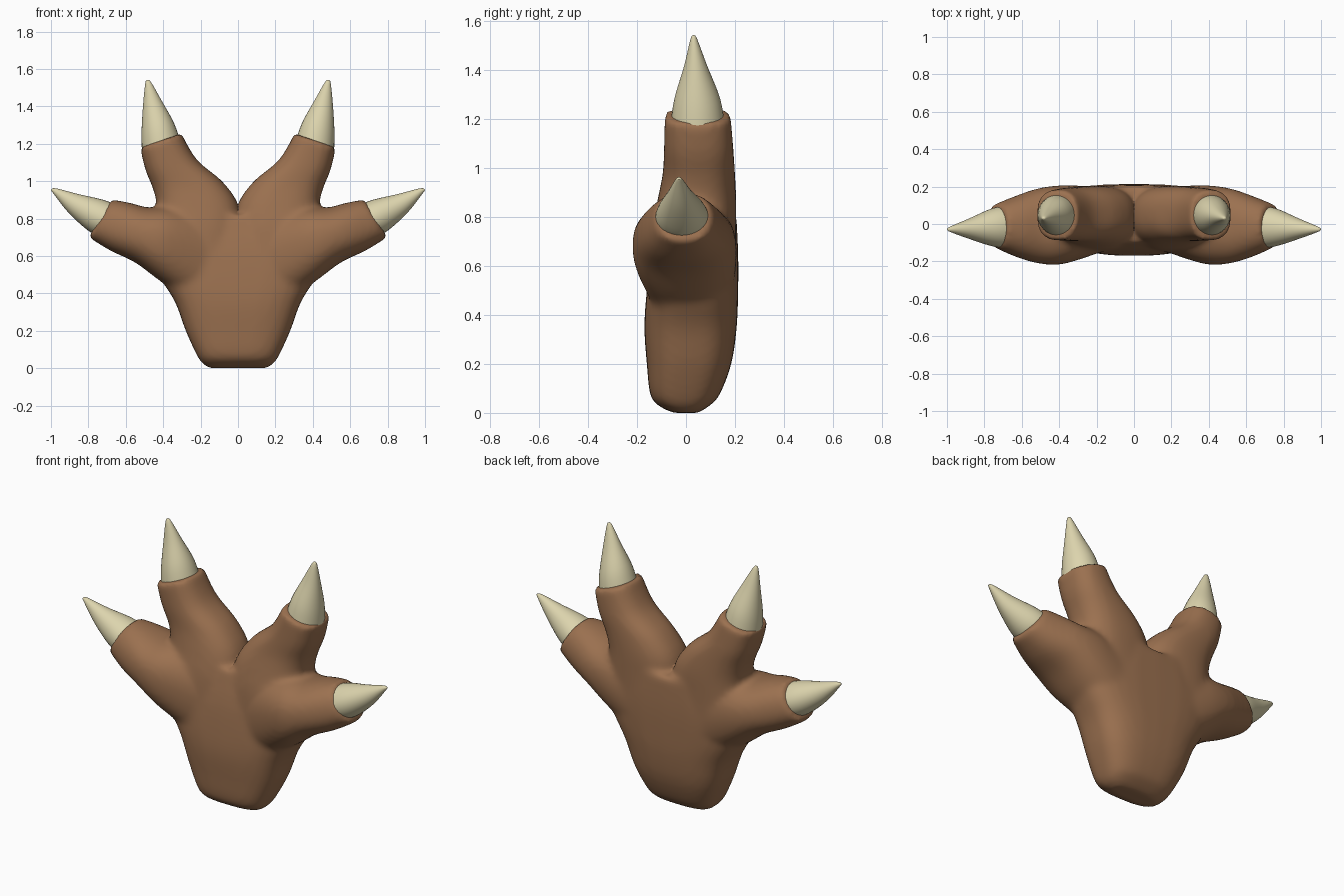
import bpy, bmesh, math

if "Cube" in bpy.data.objects:
    bpy.data.objects.remove(bpy.data.objects["Cube"])


def material(name, rgb):
    m = bpy.data.materials.new(name)
    m.diffuse_color = (*rgb, 1)
    m.use_nodes = True
    m.node_tree.nodes["Principled BSDF"].inputs["Base Color"].default_value = m.diffuse_color
    return m


def catmull(a, b, c, d, t):
    return [0.5 * (2 * q + (r - p) * t + (2 * p - 5 * q + 4 * r - s) * t * t
                   + (3 * q - p - 3 * r + s) * t ** 3)
            for p, q, r, s in zip(a, b, c, d)]


def loft(bm, rows, power=2.0, steps=5, sides=32):
    """Skin rounded sections; row = x1, z1, x2, z2 (edge to edge), y front, y back."""
    n = len(rows)
    path = []
    for i in range(n - 1):
        a, d = rows[max(i - 1, 0)], rows[min(i + 2, n - 1)]
        path += [catmull(a, rows[i], rows[i + 1], d, k / steps) for k in range(steps)]
    path.append(rows[-1])
    rings = []
    for x1, z1, x2, z2, yf, yb in path:
        ring = []
        for k in range(sides):
            ang = 2 * math.pi * k / sides
            c, s = math.cos(ang), math.sin(ang)
            u = math.copysign(abs(c) ** (2 / power), c)
            v = math.copysign(abs(s) ** (2 / power), s)
            ring.append(bm.verts.new(((x1 + x2) / 2 + u * (x2 - x1) / 2,
                                      (yf + yb) / 2 + v * (yb - yf) / 2,
                                      (z1 + z2) / 2 + u * (z2 - z1) / 2)))
        rings.append(ring)
    for r, q in zip(rings, rings[1:]):
        for k in range(sides):
            j = (k + 1) % sides
            bm.faces.new((r[k], r[j], q[j], q[k]))
    bm.faces.new(rings[0][::-1])
    bm.faces.new(rings[-1])


def make(name, bm, mat):
    bmesh.ops.recalc_face_normals(bm, faces=bm.faces)
    for f in bm.faces:
        f.smooth = True
    me = bpy.data.meshes.new(name)
    bm.to_mesh(me)
    bm.free()
    me.materials.append(mat)
    ob = bpy.data.objects.new(name, me)
    bpy.context.collection.objects.link(ob)
    return ob


brown = material("brown_skin", (0.33, 0.165, 0.08))
bone = material("bone", (0.72, 0.66, 0.42))

bm = bmesh.new()
# palm: z, half width, front, back
palm = [(0.0, 0.15, -0.05, 0.05), (0.025, 0.19, -0.105, 0.09), (0.07, 0.22, -0.145, 0.135),
        (0.2, 0.28, -0.16, 0.185), (0.35, 0.335, -0.17, 0.207), (0.5, 0.42, -0.16, 0.213),
        (0.65, 0.44, -0.14, 0.213), (0.82, 0.36, -0.10, 0.205)]
loft(bm, [(-w, z, w, z, f, b) for z, w, f, b in palm], 3)
# upper toe
loft(bm, [(-0.03, 0.55, 0.43, 0.55, -0.15, 0.205), (-0.02, 0.74, 0.44, 0.74, -0.14, 0.205),
          (0.0, 0.88, 0.435, 0.87, -0.115, 0.205), (0.085, 1.0, 0.455, 0.96, -0.095, 0.2),
          (0.22, 1.115, 0.495, 1.06, -0.09, 0.193), (0.302, 1.255, 0.524, 1.18, -0.087, 0.182)], 2.5)
# side toe
loft(bm, [(0.2, 0.32, 0.15, 0.82, -0.15, 0.2), (0.415, 0.465, 0.35, 0.86, -0.215, 0.207),
          (0.55, 0.565, 0.48, 0.86, -0.21, 0.19), (0.68, 0.627, 0.58, 0.885, -0.175, 0.15),
          (0.80, 0.70, 0.675, 0.902, -0.125, 0.105)], 2.3)
paw = make("paw", bm, brown)

# blend the overlapping forms, then mirror across a crisp centre crease
rem = paw.modifiers.new("blend", 'REMESH')
rem.mode = 'VOXEL'
rem.voxel_size = 0.016
rem.use_smooth_shade = True
sm = paw.modifiers.new("soften", 'SMOOTH')
sm.factor = 0.5
sm.iterations = 10
mir = paw.modifiers.new("mirror", 'MIRROR')
mir.use_axis[0] = True
mir.use_bisect_axis[0] = True

# claws
claws = {
    "upper_claw": [(0.30, 1.19, 0.512, 1.13, -0.065, 0.16), (0.342, 1.31, 0.516, 1.25, -0.048, 0.14),
                   (0.408, 1.43, 0.508, 1.40, -0.008, 0.087), (0.464, 1.528, 0.496, 1.522, 0.018, 0.046),
                   (0.482, 1.542, 0.487, 1.541, 0.029, 0.034)],
    "side_claw": [(0.72, 0.695, 0.63, 0.865, -0.13, 0.1), (0.80, 0.735, 0.72, 0.9, -0.118, 0.082),
                  (0.905, 0.83, 0.85, 0.93, -0.08, 0.03), (0.99, 0.938, 0.97, 0.961, -0.043, -0.013),
                  (1.0, 0.954, 0.997, 0.958, -0.031, -0.026)],
}
for name, rows in claws.items():
    bm = bmesh.new()
    loft(bm, rows)
    claw = make(name, bm, bone)
    claw.modifiers.new("mirror", 'MIRROR').use_axis[0] = True
